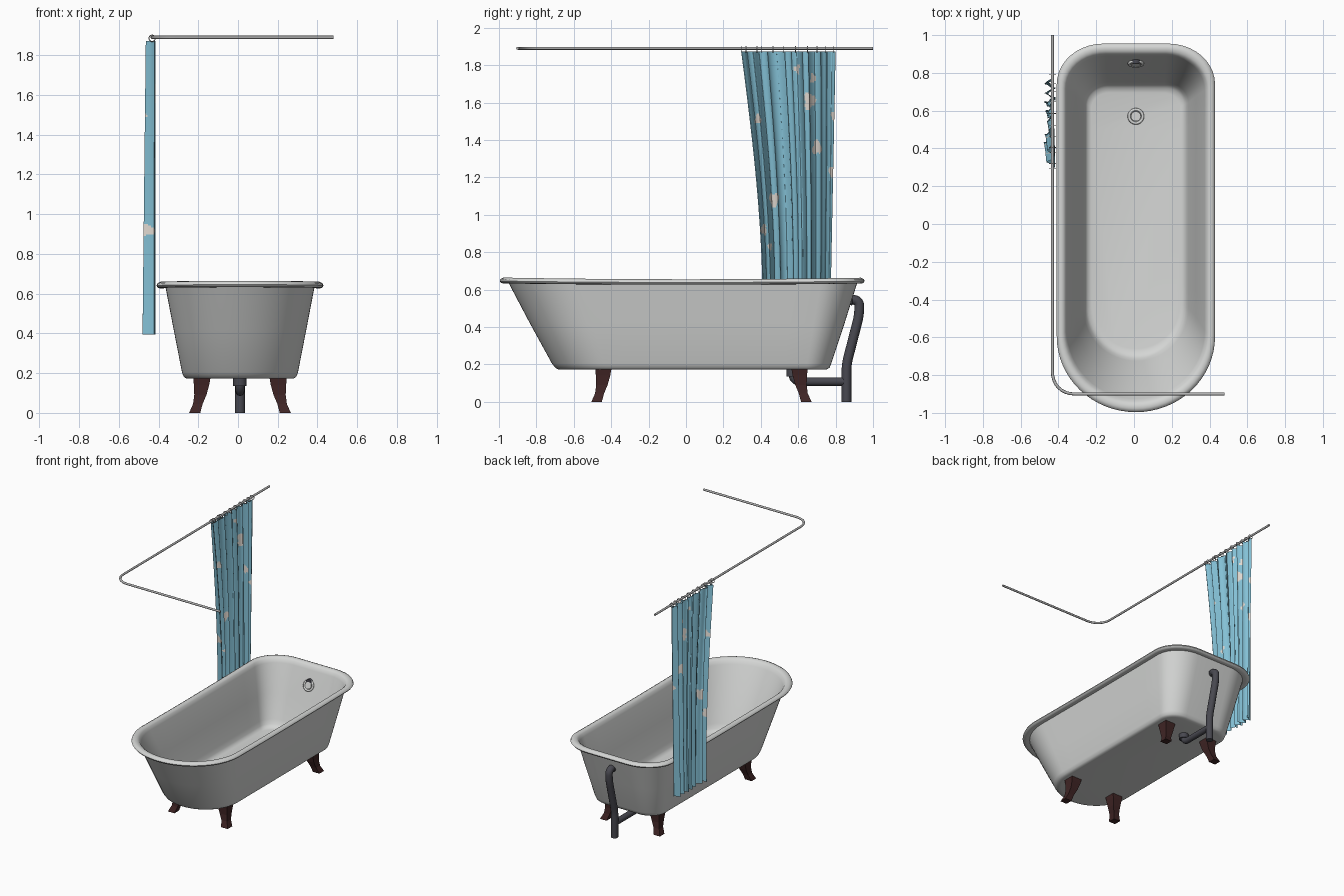
import bpy, bmesh, math
from mathutils import Vector

if "Cube" in bpy.data.objects:
    bpy.data.objects.remove(bpy.data.objects["Cube"])

CX = 0.01  # tub centre line


def mat(name, r, g, b):
    m = bpy.data.materials.new(name)
    m.diffuse_color = (r, g, b, 1)
    m.use_nodes = True
    m.node_tree.nodes["Principled BSDF"].inputs["Base Color"].default_value = m.diffuse_color
    return m


ENAMEL = mat("white enamel", 0.66, 0.67, 0.66)
METAL = mat("steel", 0.45, 0.45, 0.45)
PIPE = mat("dark pipe", 0.065, 0.065, 0.08)
WOOD = mat("dark red wood", 0.05, 0.018, 0.018)
CLOTH = mat("blue cloth", 0.23, 0.53, 0.67)
SPOT = mat("pale spots", 0.78, 0.72, 0.66)


def finish(obj, name, *mats, smooth=None):
    obj.name = name
    obj.data.materials.clear()
    for m in mats:
        obj.data.materials.append(m)
    if smooth:
        bpy.ops.object.select_all(action='DESELECT')
        obj.select_set(True)
        bpy.context.view_layer.objects.active = obj
        bpy.ops.object.shade_smooth_by_angle(angle=math.radians(smooth))
    return obj


def mesh_obj(name, verts, faces, *mats, smooth=None):
    me = bpy.data.meshes.new(name)
    me.from_pydata(verts, [], faces)
    ob = bpy.data.objects.new(name, me)
    bpy.context.collection.objects.link(ob)
    return finish(ob, name, *mats, smooth=smooth)


def loft(name, rings, *mats, smooth=None):
    """Skin closed rings of equal length and cap both ends."""
    n = len(rings[0])
    verts = [v for r in rings for v in r]
    faces = [(k * n + i, k * n + (i + 1) % n, (k + 1) * n + (i + 1) % n, (k + 1) * n + i)
             for k in range(len(rings) - 1) for i in range(n)]
    faces += [tuple(reversed(range(n))), tuple(range(len(verts) - n, len(verts)))]
    ob = mesh_obj(name, verts, faces, *mats)
    bm = bmesh.new()
    bm.from_mesh(ob.data)
    bmesh.ops.recalc_face_normals(bm, faces=bm.faces)
    bm.to_mesh(ob.data)
    bm.free()
    return finish(ob, name, *mats, smooth=smooth)


def tube(name, pts, radius, bend, material):
    """Round pipe along a path whose corners are rounded by 'bend'."""
    pts = [Vector(p) for p in pts]
    path = [pts[0]]
    for a, b, c in zip(pts, pts[1:], pts[2:]):
        p, q = b + (a - b).normalized() * bend, b + (c - b).normalized() * bend
        for i in range(9):
            t = i / 8
            w = 0.83  # rational weight, close to a circular bend
            k0, k1, k2 = (1 - t) ** 2, 2 * t * (1 - t) * w, t * t
            path.append((p * k0 + b * k1 + q * k2) / (k0 + k1 + k2))
    path.append(pts[-1])
    cu = bpy.data.curves.new(name, 'CURVE')
    cu.dimensions = '3D'
    cu.bevel_depth, cu.bevel_resolution, cu.use_fill_caps = radius, 4, True
    sp = cu.splines.new('POLY')
    sp.points.add(len(path) - 1)
    for s, p in zip(sp.points, path):
        s.co = (*p, 1)
    ob = bpy.data.objects.new(name, cu)
    bpy.context.collection.objects.link(ob)
    bpy.ops.object.select_all(action='DESELECT')
    ob.select_set(True)
    bpy.context.view_layer.objects.active = ob
    bpy.ops.object.convert(target='MESH')
    return finish(bpy.context.object, name, material, smooth=50)


def torus(name, loc, rot, major, minor, material, seg=(32, 8)):
    bpy.ops.mesh.primitive_torus_add(location=loc, rotation=rot, major_radius=major, minor_radius=minor,
                                     major_segments=seg[0], minor_segments=seg[1])
    return finish(bpy.context.object, name, material, smooth=60)


def disc(name, loc, rot, radius, depth, material):
    bpy.ops.mesh.primitive_cylinder_add(vertices=32, radius=radius, depth=depth, location=loc, rotation=rot)
    return finish(bpy.context.object, name, material, smooth=40)


# Tub: plan outline with elliptical front end and rounded back corners
def outline(z, w, y0, y1, b, r):
    pts = []
    for i in range(33):  # front end, left to right
        a = math.pi + math.pi * i / 32
        pts.append((w * math.cos(a), y0 + b + b * math.sin(a)))
    for i in range(1, 9):  # right side
        pts.append((w, (y0 + b) + (y1 - r - y0 - b) * i / 9))
    rx = min(r * 1.15, w)
    for s in (1, -1):  # back corners
        for i in range(11):
            a = math.pi / 2 * (i / 10 if s > 0 else 1 - i / 10)
            pts.append((s * (w - rx + rx * math.cos(a)), y1 - r + r * math.sin(a)))
    for i in range(8, 0, -1):  # left side
        pts.append((-w, (y0 + b) + (y1 - r - y0 - b) * i / 9))
    lift = max(0, (z - 0.55) / 0.1) * 0.009
    return [(CX + x, y, z + lift * y * y) for x, y in pts]


profile = [  # z, half width, front y, back y, front ellipse depth, back corner radius
    (0.172, 0.255, -0.66, 0.735, 0.25, 0.10), (0.174, 0.272, -0.685, 0.755, 0.265, 0.115),
    (0.183, 0.284, -0.70, 0.768, 0.275, 0.125), (0.205, 0.292, -0.717, 0.777, 0.28, 0.13),
    (0.42, 0.334, -0.835, 0.848, 0.33, 0.165), (0.628, 0.374, -0.948, 0.915, 0.37, 0.195),
    (0.626, 0.395, -0.972, 0.932, 0.385, 0.205), (0.628, 0.412, -0.989, 0.947, 0.395, 0.21),
    (0.638, 0.419, -0.996, 0.955, 0.40, 0.215), (0.648, 0.414, -0.992, 0.951, 0.397, 0.212),
    (0.655, 0.400, -0.976, 0.935, 0.387, 0.205), (0.653, 0.385, -0.955, 0.915, 0.375, 0.195),
    (0.643, 0.373, -0.940, 0.900, 0.368, 0.185), (0.62, 0.364, -0.925, 0.890, 0.36, 0.18),
    (0.42, 0.318, -0.81, 0.818, 0.32, 0.14), (0.25, 0.278, -0.725, 0.752, 0.28, 0.11),
    (0.218, 0.267, -0.71, 0.738, 0.27, 0.10), (0.200, 0.255, -0.69, 0.72, 0.26, 0.09),
    (0.194, 0.235, -0.66, 0.695, 0.24, 0.08)]
loft("bathtub", [outline(*p) for p in profile], ENAMEL, smooth=50)

# Drain and overflow fittings
tilt = (math.atan2(0.42, 0.16), 0, 0)
for name, loc, rot in (("drain", (CX, 0.57, 0.196), (0, 0, 0)), ("overflow", (CX, 0.848, 0.525), tilt)):
    torus(name + "_ring", loc, rot, 0.036, 0.008, ENAMEL)
    disc(name + "_cap", loc, rot, 0.026, 0.014, ENAMEL)

# Feet: square tapered legs sweeping outward
sweep = [(0.18, 0.136, 0.226), (0.14, 0.143, 0.222), (0.09, 0.157, 0.22),
         (0.045, 0.176, 0.226), (0.0, 0.188, 0.246)]  # z, inner, outer
for sx, xn in ((-1, "left"), (1, "right")):
    for sy, yn, ybase in ((-1, "front", 0.25), (1, "back", 0.42)):
        rings = []
        for z, a, b in sweep:
            a, b = a + 0.012, b + 0.01
            x0, x1 = CX + sx * a, CX + sx * b
            y0, y1 = sy * (ybase + a), sy * (ybase + b)
            if sy > 0:
                y0, y1 = y0 - 0.005, y1 - 0.005
            rings.append([(x0, y0, z), (x1, y0, z), (x1, y1, z), (x0, y1, z)])
        loft(yn + "_" + xn + "_foot", rings, WOOD)

# Waste pipes
tube("overflow_pipe", [(CX, 0.85, 0.545), (CX, 0.928, 0.545), (CX, 0.925, 0.46),
                       (CX, 0.858, 0.20), (CX, 0.858, 0.0)], 0.026, 0.035, PIPE)
tube("drain_pipe", [(CX, 0.57, 0.18), (CX, 0.57, 0.108), (CX, 0.858, 0.108)], 0.023, 0.045, PIPE)
disc("drain_collar", (CX, 0.57, 0.155), (0, 0, 0), 0.034, 0.04, PIPE)
torus("pipe_elbow_collar", (CX, 0.885, 0.545), (math.pi / 2, 0, 0), 0.024, 0.006, PIPE)

# Curtain rod and rings
RX, RZ = -0.432, 1.89
tube("curtain_rod", [(RX, 1.0, RZ), (RX, -0.9, RZ), (0.48, -0.9, RZ)], 0.008, 0.12, METAL)
for i, y in enumerate((0.295, 0.32, 0.38, 0.405, 0.465, 0.52, 0.585, 0.65, 0.70, 0.745, 0.79)):
    torus("curtain_ring_%d" % i, (RX, y, RZ - 0.005), (math.pi / 2, 0, 0), 0.016, 0.0025, METAL, (20, 6))

# Curtain: pleated sheet gathered toward the bottom
NU, NV = 200, 170
verts = []
for j in range(NV + 1):
    v = j / NV
    z = 1.872 - v * (1.872 - 0.395)
    ya = 0.295 + 0.115 * math.sin(min(1, v * 1.05) * math.pi / 2)
    yb = 0.80 - 0.03 * v
    for i in range(NU + 1):
        u = i / NU
        ph = 2 * math.pi * (7.5 * u + 0.22 * math.sin(2 * math.pi * u + 0.6)
                            + 0.12 * math.sin(11 * u)) + 0.5 * v * math.sin(5 * u)
        amp = (0.021 + 0.009 * v) * (0.8 + 0.2 * math.sin(9 * u + 1))
        x = -0.439 - 0.008 * v + amp * math.sin(ph) + 0.004 * math.sin(2.3 * ph)
        y = ya + (yb - ya) * u + 0.009 * math.sin(2 * ph) * math.sin(math.pi * u)
        verts.append((x, y, z))
W = NU + 1
faces = [(j * W + i, j * W + i + 1, (j + 1) * W + i + 1, (j + 1) * W + i)
         for j in range(NV) for i in range(NU)]
curtain = mesh_obj("shower_curtain", verts, faces, CLOTH, SPOT, smooth=80)

# Pale printed patches on the curtain: y, z, size
spots = [(0.66, 1.61, 0.048), (0.595, 1.78, 0.025), (0.68, 1.73, 0.025), (0.385, 1.51, 0.028),
         (0.70, 1.36, 0.04), (0.47, 1.08, 0.04), (0.415, 0.92, 0.028), (0.79, 1.53, 0.025),
         (0.78, 1.23, 0.028), (0.45, 0.83, 0.02)]
for p in curtain.data.polygons:
    c = p.center
    for y, z, s in spots:
        dy, dz = (c.y - y) / (s * 0.65), (c.z - z) / s
        if math.hypot(dy, dz) < 0.95 + 0.2 * math.sin(3 * math.atan2(dz, dy) + 40 * y):
            p.material_index = 1
